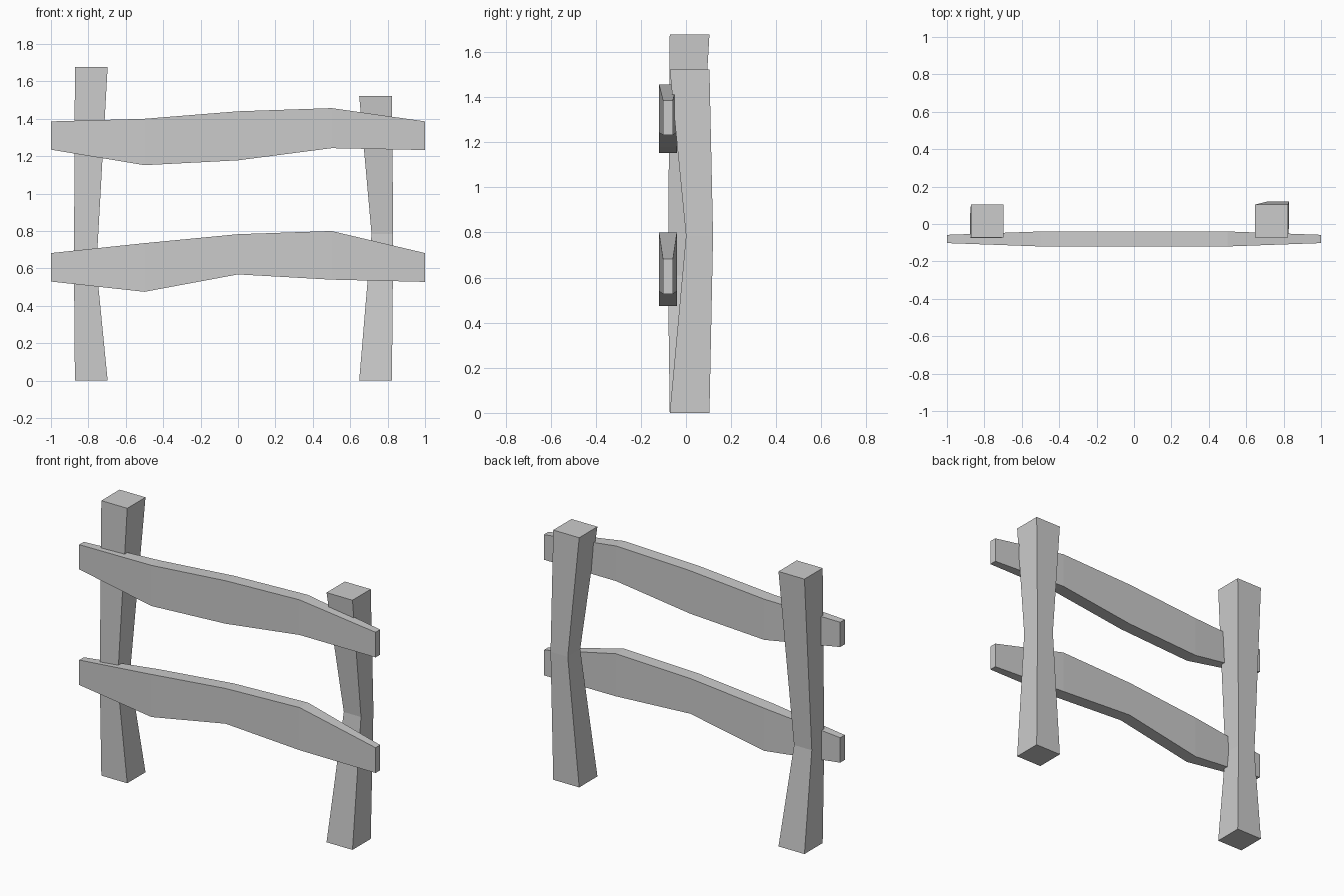
import bpy
import bmesh

cube = bpy.data.objects.get("Cube")
if cube:
    bpy.data.objects.remove(cube, do_unlink=True)

grey = bpy.data.materials.new("plain_grey")
grey.use_nodes = True
COLOUR = (0.6, 0.6, 0.6, 1)
grey.diffuse_color = COLOUR
grey.node_tree.nodes["Principled BSDF"].inputs["Base Color"].default_value = COLOUR


def loft(name, rings):
    """Skin a row of four-cornered sections and cap both ends."""
    bm = bmesh.new()
    loops = [[bm.verts.new(p) for p in ring] for ring in rings]
    for a, b in zip(loops, loops[1:]):
        for i in range(4):
            j = (i + 1) % 4
            bm.faces.new((a[i], a[j], b[j], b[i]))
    bm.faces.new(loops[0])
    bm.faces.new(loops[-1])
    bmesh.ops.recalc_face_normals(bm, faces=bm.faces)
    mesh = bpy.data.meshes.new(name)
    bm.to_mesh(mesh)
    bm.free()
    mesh.materials.append(grey)
    obj = bpy.data.objects.new(name, mesh)
    bpy.context.collection.objects.link(obj)


def post(name, sections):
    """Upright post from (z, x0, x1, y0, y1) sections."""
    loft(name, [[(x0, y0, z), (x1, y0, z), (x1, y1, z), (x0, y1, z)]
                for z, x0, x1, y0, y1 in sections])


def rail(name, sections):
    """Cross rail from (x, bottom, top) sections, thinner at its ends."""
    rings = []
    for x, low, high in sections:
        t = 0.022 if abs(x) == 1 else 0.04
        rings.append([(x, y, z) for y, z in ((-0.08 - t, low), (-0.08 + t, low),
                                             (-0.08 + t, high), (-0.08 - t, high))])
    loft(name, rings)


# Posts with pinched waists
post("right_post", [(0, -0.872, -0.697, -0.072, 0.104),
                    (0.61, -0.877, -0.757, -0.08, 0.04),
                    (1.677, -0.872, -0.697, -0.072, 0.104)])
post("left_post", [(0, 0.648, 0.823, -0.072, 0.104),
                   (0.785, 0.714, 0.83, 0.0, 0.12),
                   (1.523, 0.648, 0.823, -0.072, 0.104)])

# Wavy rails
rail("upper_rail", [(-1, 1.235, 1.386), (-0.5, 1.152, 1.4), (0, 1.178, 1.44),
                    (0.5, 1.243, 1.457), (1, 1.233, 1.386)])
rail("lower_rail", [(-1, 0.53, 0.682), (-0.5, 0.475, 0.735), (0, 0.568, 0.783),
                    (0.5, 0.54, 0.8), (1, 0.528, 0.682)])
